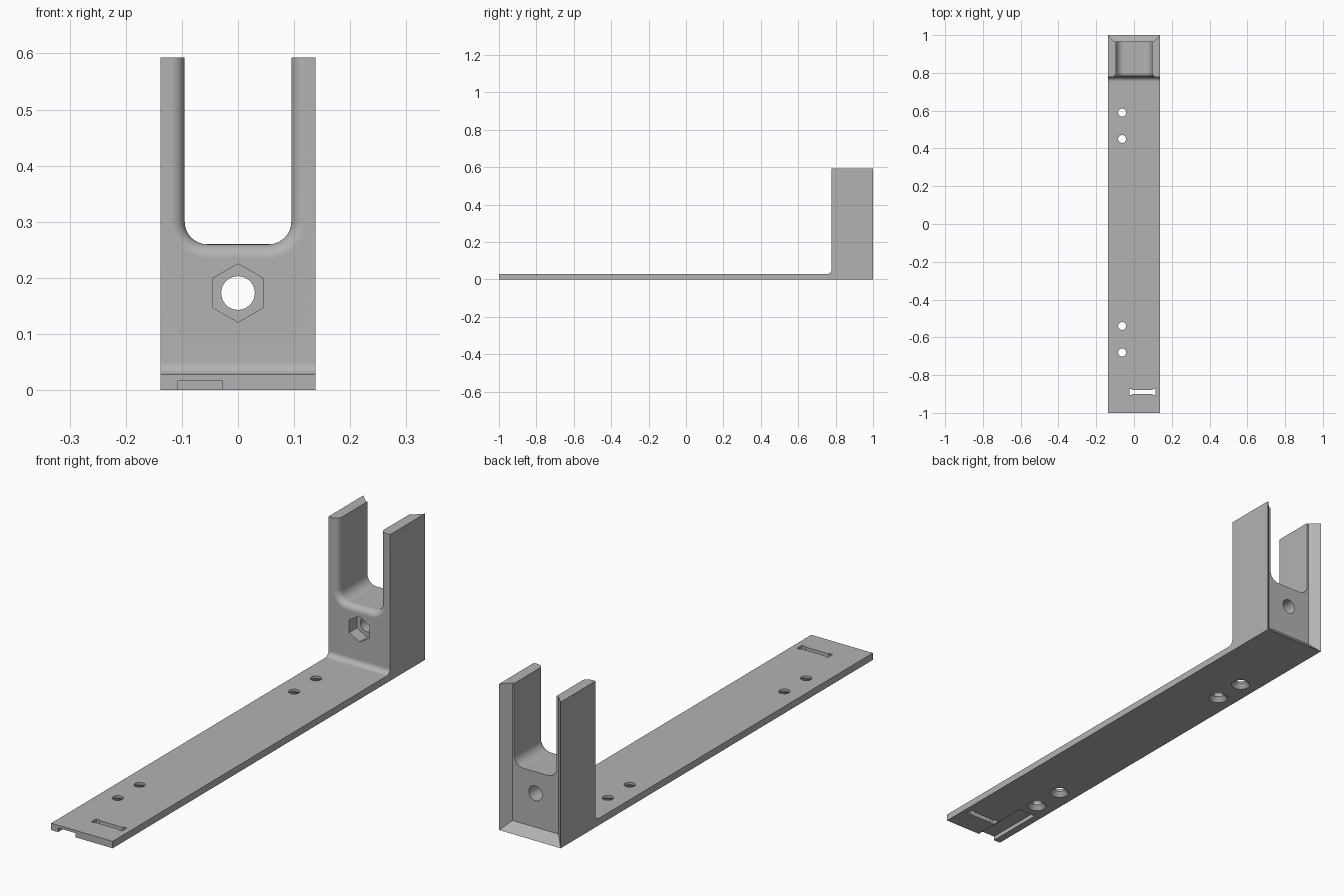
import bpy, bmesh, math

if "Cube" in bpy.data.objects:
    bpy.data.objects.remove(bpy.data.objects["Cube"])

W = 0.138        # half width
T = 0.028        # base plate thickness
H = 0.593        # upright height
YF = 0.777       # front face of the upright

metal = bpy.data.materials.new("plain grey")
metal.diffuse_color = (0.45, 0.45, 0.45, 1)
metal.use_nodes = True
metal.node_tree.nodes["Principled BSDF"].inputs["Base Color"].default_value = metal.diffuse_color


def loft(name, loops):
    """Closed solid through matching loops of points, capped at both ends."""
    bm = bmesh.new()
    rings = [[bm.verts.new(p) for p in loop] for loop in loops]
    n = len(rings[0])
    for a, b in zip(rings, rings[1:]):
        for i in range(n):
            j = (i + 1) % n
            bm.faces.new((a[i], a[j], b[j], b[i]))
    bm.faces.new(rings[0][::-1])
    bm.faces.new(rings[-1])
    bmesh.ops.recalc_face_normals(bm, faces=bm.faces)
    me = bpy.data.meshes.new(name)
    bm.to_mesh(me)
    bm.free()
    ob = bpy.data.objects.new(name, me)
    bpy.context.collection.objects.link(ob)
    return ob


def arc(cx, cy, r, a0, a1, n=8):
    return [(cx + r * math.cos(math.radians(a0 + (a1 - a0) * i / n)),
             cy + r * math.sin(math.radians(a0 + (a1 - a0) * i / n))) for i in range(n + 1)]


def ring(r, n, start=0.0):
    return [(r * math.cos(start + 2 * math.pi * i / n),
             r * math.sin(start + 2 * math.pi * i / n)) for i in range(n)]


# L-shaped bracket with a filleted inner corner
R = 0.022
side = [(-1, 0), (1, 0), (1, H), (YF, H)]
side += arc(YF - R, T + R, R, 0, -90) + [(-1, T)]
bracket = loft("bracket", [[(x, y, z) for y, z in side] for x in (-W, W)])
bracket.data.materials.append(metal)

cutters = []


# U-shaped cradle slot, flaring out with a rounded front edge
def u_loop(y, d):
    w, r, b = 0.095 + d, 0.04 + d, 0.26 - d
    pts = [(-w, 0.8)] + arc(-w + r, b + r, r, 180, 270) + arc(w - r, b + r, r, 270, 360) + [(w, 0.8)]
    return [(x, y, z) for x, z in pts]


F = 0.025
flare = [u_loop(1.1, 0)]
for i in range(9):
    t = math.pi / 2 * i / 8
    flare.append(u_loop(YF + F - F * math.sin(t), F - F * math.cos(t)))
flare.append(u_loop(0.7, F))
cutters.append(loft("slot_cutter", flare))


# Bevelled recess in the back face, open at the top
def back_loop(y):
    d = 1.0 - y
    return [(-W + d, y, d), (W - d, y, d), (W - d, y, 0.8), (-W + d, y, 0.8)]


cutters.append(loft("back_recess_cutter", [back_loop(0.965), back_loop(1.02)]))

# Bolt hole and hexagonal nut pocket
ZB = 0.173
for name, r, n, y0, y1 in (("bolt_cutter", 0.03, 40, 0.7, 1.1),
                           ("nut_cutter", 0.052, 6, 0.7, YF + 0.05)):
    cutters.append(loft(name, [[(x, y, ZB + z) for x, z in ring(r, n, math.pi / 2)]
                               for y in (y0, y1)]))

# Countersunk screw holes, wide end underneath
for y in (0.59, 0.45, -0.54, -0.68):
    levels = ((0.041, -0.004), (0.021, 0.018), (0.021, 0.06))
    cutters.append(loft("screw_cutter", [[(-0.063 + a, y + b, z) for a, b in ring(r, 32)]
                                         for r, z in levels]))

# Strap slot with widened ends
half = [(-0.069, -0.016), (-0.056, -0.016), (-0.053, -0.011),
        (0.053, -0.011), (0.056, -0.016), (0.069, -0.016)]
bone = half + [(-x, -y) for x, y in half]
cutters.append(loft("strap_slot_cutter", [[(0.045 + x, -0.89 + y, z) for x, y in bone]
                                          for z in (-0.05, 0.08)]))

# Shallow groove under the front end
groove = [(-0.107, -1.05), (-0.028, -1.05), (-0.028, -0.747), (-0.107, -0.747)]
cutters.append(loft("groove_cutter", [[(x, y, z) for x, y in groove] for z in (-0.05, 0.017)]))

# Cut everything out of the bracket
bpy.context.view_layer.objects.active = bracket
bracket.select_set(True)
for c in cutters:
    m = bracket.modifiers.new("cut", 'BOOLEAN')
    m.operation, m.solver, m.object = 'DIFFERENCE', 'EXACT', c
    bpy.ops.object.modifier_apply(modifier=m.name)
    bpy.data.objects.remove(c)

# Smooth the rounded parts, keep the edges crisp
bpy.ops.object.shade_smooth_by_angle(angle=math.radians(30))
wn = bracket.modifiers.new("even_shading", 'WEIGHTED_NORMAL')
wn.keep_sharp = True
